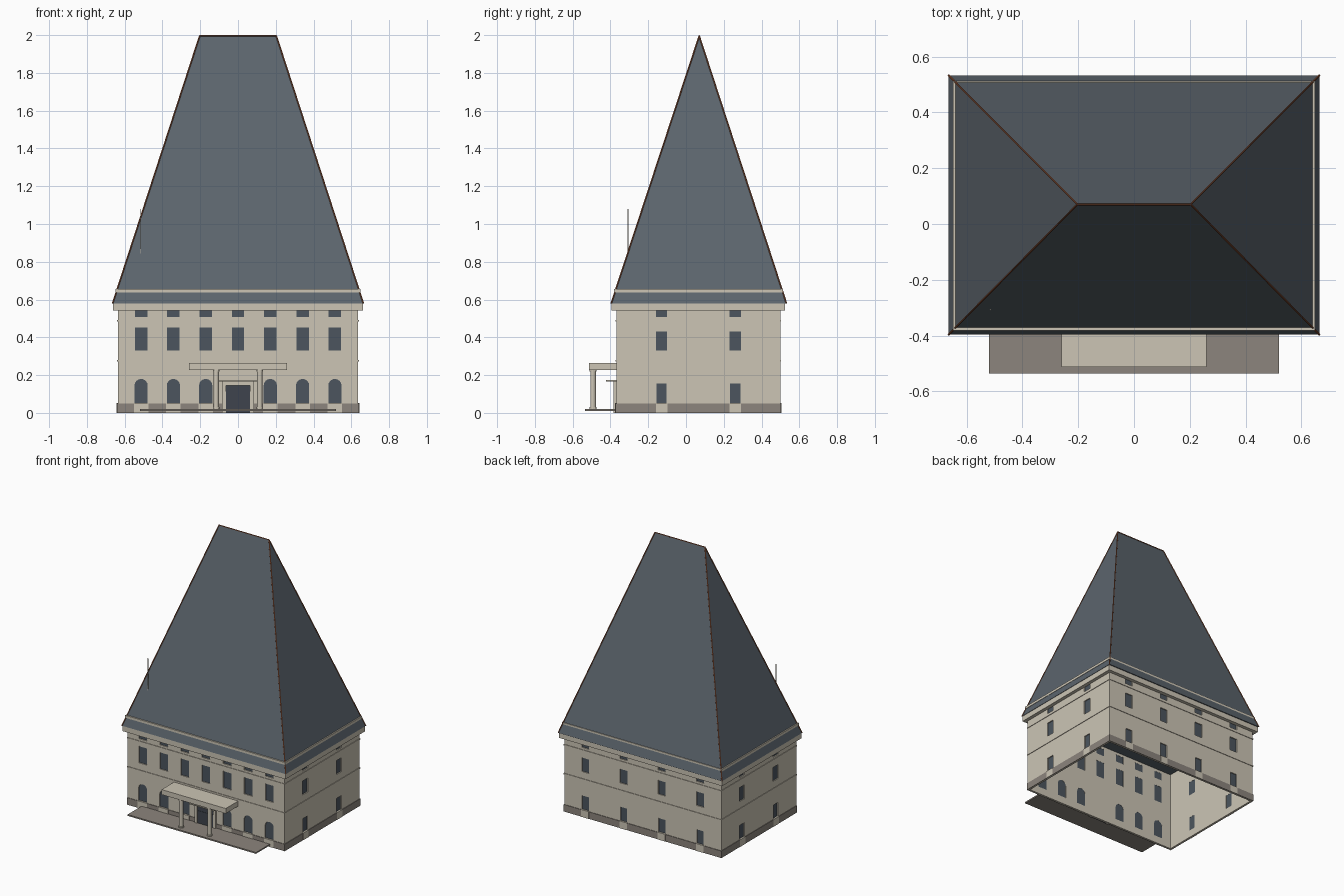
import bpy, bmesh, math
from mathutils import Vector

if "Cube" in bpy.data.objects:
    bpy.data.objects.remove(bpy.data.objects["Cube"])


def mat(name, rgb):
    m = bpy.data.materials.new(name)
    lin = [((c / 255 + 0.055) / 1.055) ** 2.4 for c in rgb]
    m.diffuse_color = (*lin, 1)
    m.use_nodes = True
    m.node_tree.nodes["Principled BSDF"].inputs["Base Color"].default_value = m.diffuse_color
    return m


STONE = mat("cream stone", (204, 197, 181))
PLINTH = mat("grey brown stone", (140, 133, 125))
SLATE = mat("slate grey", (92, 101, 109))
GLASS = mat("dark glass", (76, 85, 94))
DOOR = mat("door grey", (62, 68, 77))
TILE = mat("terracotta", (140, 82, 55))


def make(name, bm, material):
    bmesh.ops.recalc_face_normals(bm, faces=bm.faces)
    me = bpy.data.meshes.new(name)
    bm.to_mesh(me)
    bm.free()
    ob = bpy.data.objects.new(name, me)
    me.materials.append(material)
    bpy.context.collection.objects.link(ob)
    return ob


def prism(bm, pts, off):
    """Extrude a closed loop of points along an offset."""
    a = [bm.verts.new(p) for p in pts]
    b = [bm.verts.new(Vector(p) + Vector(off)) for p in pts]
    bm.faces.new(a)
    bm.faces.new(b[::-1])
    n = len(a)
    for i in range(n):
        bm.faces.new((a[i], b[i], b[(i + 1) % n], a[(i + 1) % n]))


def box(name, x0, x1, y0, y1, z0, z1, material):
    bm = bmesh.new()
    prism(bm, [(x0, y0, z0), (x1, y0, z0), (x1, y1, z0), (x0, y1, z0)], (0, 0, z1 - z0))
    return make(name, bm, material)


# Footprint of the walls
HX, Y0, Y1 = 0.636, -0.369, 0.5
CY = (Y0 + Y1) / 2
WALL = 0.012


def ring(name, grow, inner, z0, z1, material):
    """Rectangular band around the footprint, from inner offset to outer offset."""
    bm = bmesh.new()
    loops = []
    for g, z in ((grow, z0), (grow, z1), (inner, z1), (inner, z0)):
        x, a, b = HX + g, Y0 - g, Y1 + g
        loops.append([bm.verts.new(p) for p in ((-x, a, z), (x, a, z), (x, b, z), (-x, b, z))])
    for k in range(4):
        p, q = loops[k], loops[(k + 1) % 4]
        for i in range(4):
            j = (i + 1) % 4
            bm.faces.new((p[i], p[j], q[j], q[i]))
    return make(name, bm, material)


# Each facade: centre on the wall face, direction along it, direction outward
SIDES = {
    "front": (Vector((0, Y0, 0)), Vector((1, 0, 0)), Vector((0, -1, 0))),
    "right": (Vector((HX, CY, 0)), Vector((0, 1, 0)), Vector((1, 0, 0))),
    "back": (Vector((0, Y1, 0)), Vector((-1, 0, 0)), Vector((0, 1, 0))),
    "left": (Vector((-HX, CY, 0)), Vector((0, -1, 0)), Vector((-1, 0, 0))),
}


def outline(u, w, z0, z1, arched):
    h = w / 2
    if not arched:
        return [(u - h, z0), (u + h, z0), (u + h, z1), (u - h, z1)]
    arc = [(u + h * math.cos(i * math.pi / 8), z1 - h + h * math.sin(i * math.pi / 8)) for i in range(9)]
    return [(u - h, z0), (u + h, z0)] + arc


def on_wall(bm, side, shape, d0, d1):
    o, along, out = SIDES[side]
    prism(bm, [o + along * u + out * d0 + Vector((0, 0, z)) for u, z in shape], out * (d1 - d0))


# Window layout
windows = []
for i in range(-3, 4):
    u = i * 0.171
    windows.append(("front", u, 0.066, 0.33, 0.452, False))
    windows.append(("front", u, 0.066, 0.507, 0.56, False))
    if i:
        windows.append(("front", u, 0.07, 0.053, 0.18, True))
for side, cols in (("right", (-0.195, 0.195)), ("left", (-0.195, 0.195)),
                   ("back", (-0.465, -0.155, 0.155, 0.465))):
    for u in cols:
        windows.append((side, u, 0.055, 0.053, 0.155, False))
        windows.append((side, u, 0.06, 0.33, 0.432, False))
        windows.append((side, u, 0.06, 0.507, 0.56, False))

# Walls with real openings, glass set back inside them, aprons through the plinth
walls = ring("walls", 0, -WALL, 0, 0.582, STONE)
cut, glass, apron = bmesh.new(), bmesh.new(), bmesh.new()
for side, u, w, z0, z1, arched in windows:
    shape = outline(u, w, z0, z1, arched)
    on_wall(cut, side, shape, -0.03, 0.03)
    on_wall(glass, side, shape, -0.011, -0.007)
    if z0 < 0.1:
        on_wall(apron, side, outline(u, w + 0.006, 0, z0, False), 0, 0.006)
cutter = make("window_cutter", cut, STONE)
cutter.hide_render = True
mod = walls.modifiers.new("openings", "BOOLEAN")
mod.operation, mod.solver, mod.object = "DIFFERENCE", "EXACT", cutter
dg = bpy.context.evaluated_depsgraph_get()
walls.data = bpy.data.meshes.new_from_object(walls.evaluated_get(dg))
walls.modifiers.clear()
bpy.data.objects.remove(cutter)
make("window_glass", glass, GLASS)
make("window_aprons", apron, STONE)

# Bands around the building
ring("plinth", 0.004, -0.002, 0, 0.051, PLINTH)
ring("lower_string_course", 0.004, -0.002, 0.272, 0.28, STONE)
ring("upper_string_course", 0.004, -0.002, 0.484, 0.492, STONE)
ring("cornice", 0.025, -0.002, 0.541, 0.583, STONE)
ring("roof_band", 0.012, -0.002, 0.637, 0.655, STONE)

# Tall hipped roof
EX, EY0, EY1, EZ = 0.664, -0.396, 0.532, 0.58
corners = [(-EX, EY0, EZ), (EX, EY0, EZ), (EX, EY1, EZ), (-EX, EY1, EZ)]
peaks = [(-0.203, 0.07, 1.996), (0.203, 0.07, 1.996)]
bm = bmesh.new()
a, b, c, d = [bm.verts.new(p) for p in corners]
l, r = [bm.verts.new(p) for p in peaks]
for f in ((a, b, r, l), (b, c, r), (c, d, l, r), (d, a, l), (d, c, b, a)):
    bm.faces.new(f)
make("roof", bm, SLATE)


def rod(name, p, q, radius, sides, material):
    p, q = Vector(p), Vector(q)
    bm = bmesh.new()
    bmesh.ops.create_cone(bm, cap_ends=True, segments=sides, radius1=radius, radius2=radius, depth=(q - p).length)
    bm.transform((q - p).to_track_quat("Z", "Y").to_matrix().to_4x4())
    bmesh.ops.translate(bm, vec=(p + q) / 2, verts=bm.verts)
    return make(name, bm, material)


# Ridge and hip tiles
rod("ridge_tiles", peaks[0], peaks[1], 0.004, 6, TILE)
for i, corner in enumerate(corners):
    rod("hip_tiles", corner, peaks[0 if i in (0, 3) else 1], 0.004, 6, TILE)

# Entrance: terrace, canopy, columns
box("terrace", -0.52, 0.52, -0.535, Y0, 0.011, 0.021, PLINTH)
box("canopy", -0.26, 0.26, -0.513, Y0, 0.228, 0.265, STONE)
for s in (-1, 1):
    x = s * 0.115
    rod("column", (x, -0.492, 0.02), (x, -0.492, 0.228), 0.0145, 12, STONE)
    rod("column_base", (x, -0.492, 0.02), (x, -0.492, 0.03), 0.018, 12, STONE)
    rod("column_capital", (x, -0.492, 0.218), (x, -0.492, 0.228), 0.018, 12, STONE)

# Door with stone surround and small hood
bm = bmesh.new()
for u in (-0.074, 0.074):
    on_wall(bm, "front", outline(u, 0.02, 0, 0.165, False), 0, 0.014)
on_wall(bm, "front", outline(0, 0.128, 0.145, 0.165, False), 0, 0.014)
make("door_surround", bm, STONE)
bm = bmesh.new()
on_wall(bm, "front", outline(0, 0.128, 0, 0.112, False), 0, 0.008)
make("door", bm, DOOR)
bm = bmesh.new()
on_wall(bm, "front", outline(0, 0.128, 0.112, 0.145, False), 0, 0.006)
make("door_fanlight", bm, DOOR)
box("door_hood", -0.1, 0.1, -0.423, Y0, 0.167, 0.174, STONE)

# Flagpole on the front roof slope
rod("flagpole", (-0.515, -0.307, 0.84), (-0.515, -0.307, 1.08), 0.002, 8, STONE)
